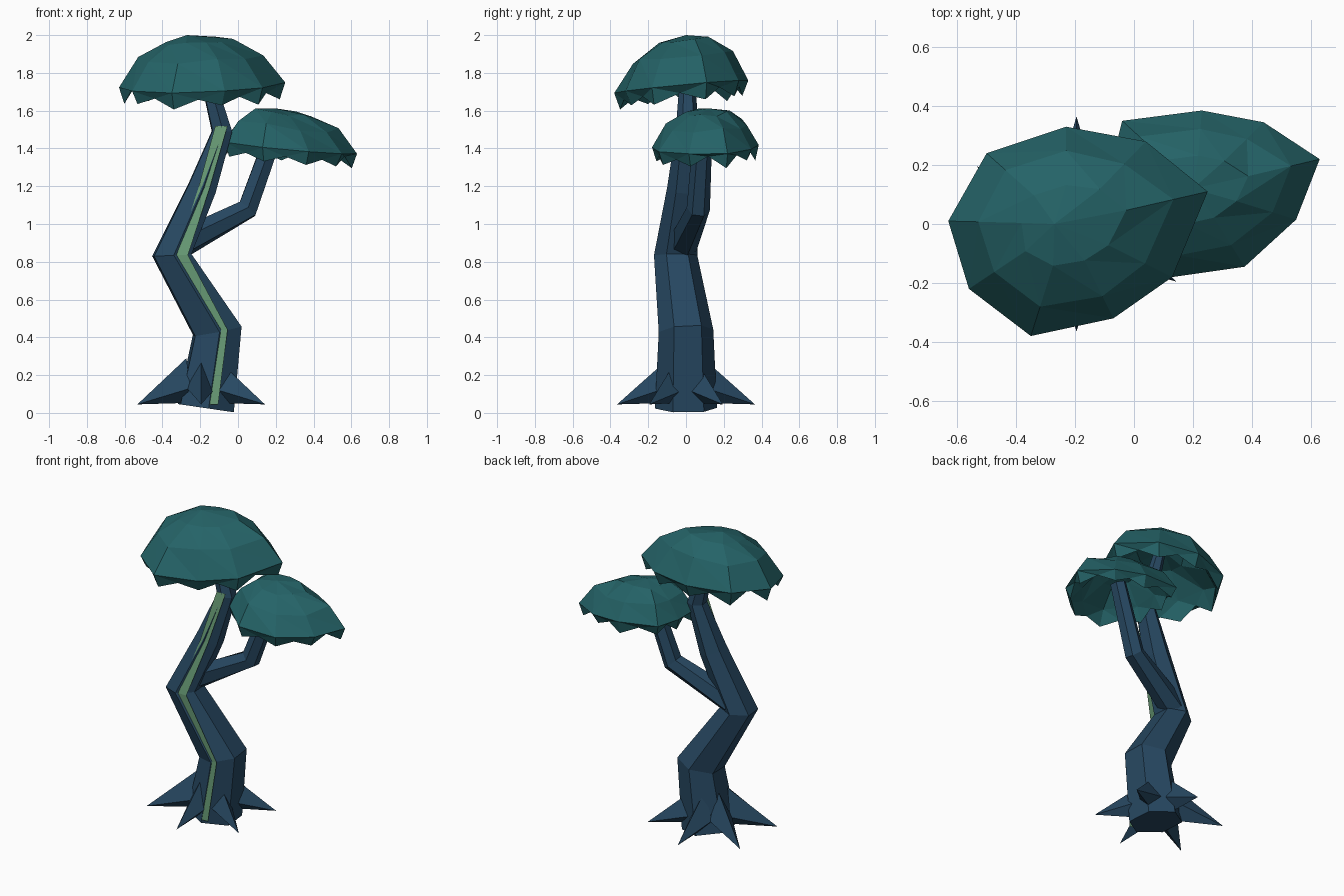
import bpy, math, random
from mathutils import Vector

if "Cube" in bpy.data.objects:
    bpy.data.objects.remove(bpy.data.objects["Cube"])

random.seed(4)


def material(name, color):
    m = bpy.data.materials.new(name)
    m.diffuse_color = (*color, 1)
    m.use_nodes = True
    m.node_tree.nodes["Principled BSDF"].inputs["Base Color"].default_value = m.diffuse_color
    return m


BARK = material("bark", (0.020, 0.064, 0.120))
LEAF = material("leaves", (0.018, 0.125, 0.137))
VINE = material("vine", (0.14, 0.33, 0.18))


def make(name, verts, faces, mat):
    me = bpy.data.meshes.new(name)
    me.from_pydata(verts, [], faces)
    me.materials.append(mat)
    ob = bpy.data.objects.new(name, me)
    bpy.context.collection.objects.link(ob)
    return ob


def rings_of(path, sides, start):
    """Rings square to a path of (x, y, z, radius) points."""
    pts = [Vector(p[:3]) for p in path]
    rings = []
    for i, p in enumerate(pts):
        t = Vector()
        if i > 0:
            t += (p - pts[i - 1]).normalized()
        if i < len(pts) - 1:
            t += (pts[i + 1] - p).normalized()
        t.normalize()
        u = Vector((1, 0, 0))
        u = (u - t * u.dot(t)).normalized()
        v = t.cross(u)
        ang = [math.radians(start + 360 * k / sides) for k in range(sides)]
        rings.append([p + path[i][3] * (math.cos(a) * u + math.sin(a) * v) for a in ang])
    return rings


def skin(name, rings, mat):
    n = len(rings[0])
    faces = [(r * n + k, r * n + (k + 1) % n, (r + 1) * n + (k + 1) % n, (r + 1) * n + k)
             for r in range(len(rings) - 1) for k in range(n)]
    last = (len(rings) - 1) * n
    faces += [tuple(reversed(range(n))), tuple(range(last, last + n))]
    return make(name, [v for r in rings for v in r], faces, mat)


# Crooked six-sided trunk and its side branch
trunk_path = [(-.17, 0, .025, .165), (-.11, 0, .435, .145), (-.35, -.055, .835, .115),
              (-.19, -.015, 1.19, .085), (-.085, .005, 1.49, .06), (-.19, .01, 1.88, .035)]
trunk = rings_of(trunk_path, 6, -25)
skin("trunk", trunk, BARK)
skin("branch", rings_of([(-.32, -.02, .885, .08), (.05, .065, 1.08, .062),
                         (.2, .09, 1.5, .05)], 6, -25), BARK)

# Flat vine ribbon facing the front along the trunk's foremost edge
ribbon = [(-.15, -.105, .045, 0), (-.09, -.055, .44, 0), (-.325, -.265, .835, .008),
          (-.21, -.15, 1.19, .003), (-.12, -.055, 1.52, .003)]
verts = []
for i, (x0, x1, z, sink) in enumerate(ribbon):
    y = trunk[i][5].y + sink
    verts += [(x0, y, z), (x1, y, z)]
make("vine", verts, [(2 * i, 2 * i + 1, 2 * i + 3, 2 * i + 2) for i in range(4)], VINE)

# Six pointed four-sided roots around the foot
for i in range(6):
    a = math.radians(30 + 60 * i)
    out, side = Vector((math.cos(a), math.sin(a), 0)), Vector((-math.sin(a), math.cos(a), 0))
    c = Vector((-.195, 0, 0))
    verts = [c + out * (.39 if i % 3 != 1 else .365) + Vector((0, 0, .045)),
             c + out * .09 + Vector((0, 0, .29)),
             c + out * .11 + side * .075 + Vector((0, 0, .13)),
             c + out * .12 + Vector((0, 0, .052)),
             c + out * .11 - side * .075 + Vector((0, 0, .13))]
    make(f"root_{i + 1}", verts,
         [(0, 1, 2), (0, 2, 3), (0, 3, 4), (0, 4, 1), (4, 3, 2, 1)], BARK)


def canopy(name, outline, center, apex, rim_z, slope, profile, inner, tooth):
    """Faceted dome with a ragged rim and a hollow underside."""
    n = len(outline)
    cx, cy = center
    verts, faces = [], []

    def ring(scale, z, jitter=0.0, double=False):
        start = len(verts)
        for k in range(n * (2 if double else 1)):
            x, y = outline[k // 2] if double else outline[k]
            if double and k % 2:
                x2, y2 = outline[(k // 2 + 1) % n]
                x, y = (x + x2) / 2, (y + y2) / 2
            s = scale + random.uniform(-jitter, jitter)
            zz = z + random.uniform(-jitter, jitter) * .4
            zz += (slope[0] * (x - cx) + slope[1] * (y - cy)) * s
            if double:
                # long teeth at the corners, notches between them
                zz += tooth * (random.uniform(-1.1, -.5) if k % 2 == 0 else random.uniform(.1, .9))
            verts.append((cx + (x - cx) * s, cy + (y - cy) * s, zz))
        return start

    def bridge(a, b):
        for k in range(n):
            j = (k + 1) % n
            faces.extend([(a + k, a + j, b + k), (a + j, b + j, b + k)])

    def fan(a, tip, flip):
        verts.append(tip)
        for k in range(n):
            f = (a + k, a + (k + 1) % n, len(verts) - 1)
            faces.append(f[::-1] if flip else f)

    # Outer dome
    rim = ring(1, rim_z)
    prev = rim
    for s, z in profile:
        cur = ring(s, z, .03)
        bridge(prev, cur)
        prev = cur
    fan(prev, apex, False)
    # Ragged skirt
    teeth = ring(.92, rim_z - .045, .02, True)
    hollow = ring(*inner[0], .05)
    m = 2 * n
    for k in range(n):
        j, t0, t1, t2 = (k + 1) % n, teeth + 2 * k, teeth + 2 * k + 1, teeth + (2 * k + 2) % m
        faces.extend([(rim + k, t0, t1), (rim + k, t1, rim + j), (rim + j, t1, t2)])
        faces.extend([(hollow + k, t1, t0), (hollow + k, hollow + j, t1), (hollow + j, t2, t1)])
    # Hollow underside
    cap = ring(*inner[1], .05)
    bridge(cap, hollow)
    fan(cap, (cx, cy, inner[1][1] + .03), True)
    make(name, verts, faces, LEAF)


canopy("upper_canopy",
       [(.25, .11), (.04, .28), (-.23, .33), (-.5, .24), (-.63, .01),
        (-.56, -.22), (-.35, -.38), (-.07, -.32), (.13, -.18)],
       (-.23, 0), (-.27, 0, 2.0), 1.73, (.02, .09),
       [(.74, 1.885), (.4, 1.97)], [(.74, 1.775), (.38, 1.89)], .045)
canopy("lower_canopy",
       [(.63, .22), (.44, .345), (.23, .385), (-.04, .35), (-.08, .19),
        (-.07, .0), (.13, -.18), (.375, -.145), (.55, .015)],
       (.21, .12), (.2, .12, 1.612), 1.41, (-.1, .04),
       [(.74, 1.525), (.4, 1.595)], [(.74, 1.435), (.38, 1.53)], .035)
